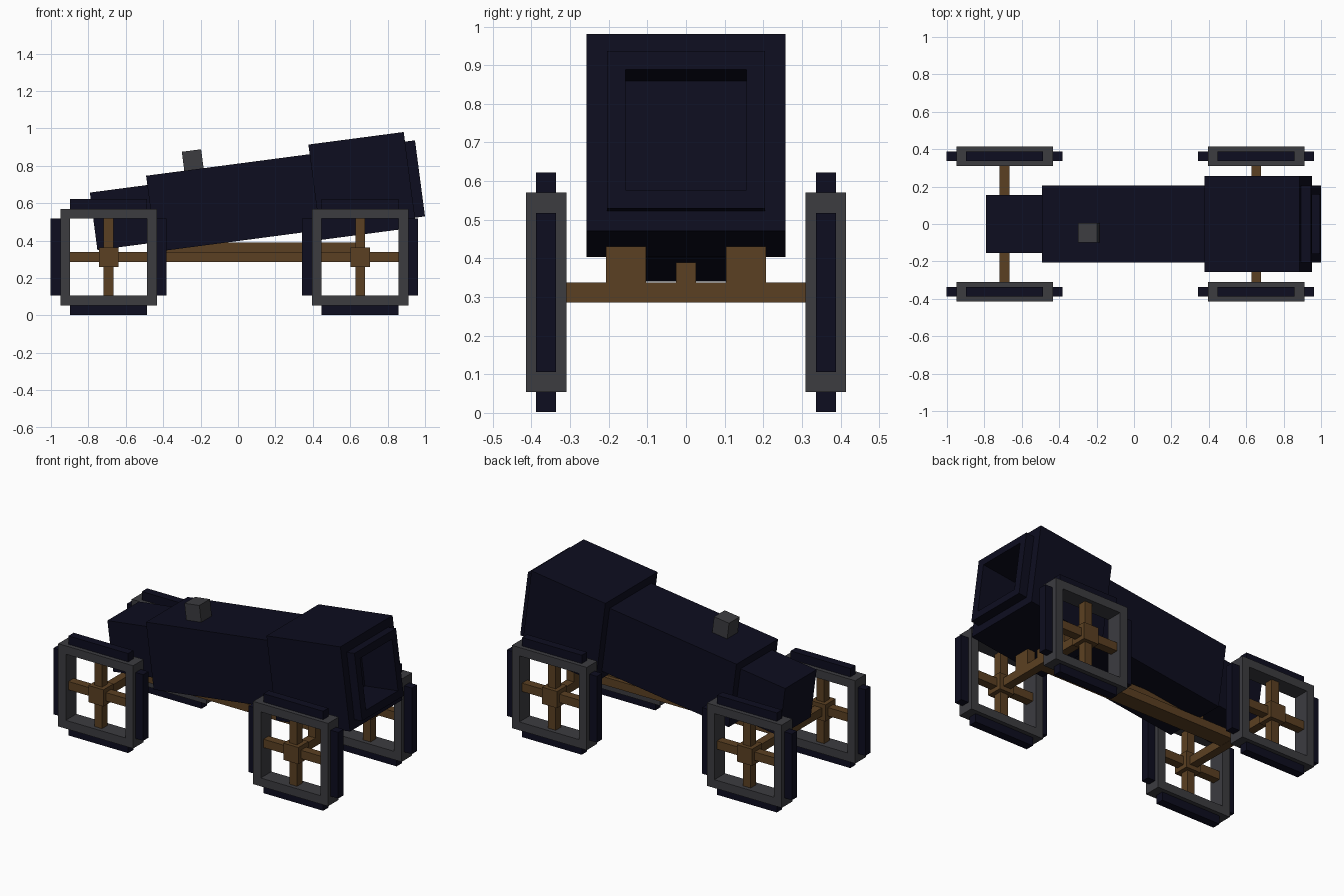
import bpy, bmesh, math
from mathutils import Matrix, Vector

cube = bpy.data.objects.get("Cube")
if cube:
    bpy.data.objects.remove(cube, do_unlink=True)


def material(name, rgb):
    m = bpy.data.materials.new(name)
    m.use_nodes = True
    m.diffuse_color = (*rgb, 1)
    m.node_tree.nodes["Principled BSDF"].inputs["Base Color"].default_value = (*rgb, 1)
    return m


navy = material("dark navy iron", (0.004, 0.004, 0.014))
grey = material("grey metal", (0.045, 0.045, 0.051))
wood = material("brown wood", (0.105, 0.051, 0.016))


def finish(bm, name, mat):
    bmesh.ops.recalc_face_normals(bm, faces=bm.faces)
    mesh = bpy.data.meshes.new(name)
    bm.to_mesh(mesh)
    bm.free()
    mesh.materials.append(mat)
    ob = bpy.data.objects.new(name, mesh)
    bpy.context.collection.objects.link(ob)
    return ob


def add_box(bm, center, size):
    bmesh.ops.create_cube(bm, size=1, matrix=Matrix.Translation(center) @ Matrix.Diagonal((*size, 1)))


def box(name, mat, center, size):
    bm = bmesh.new()
    add_box(bm, center, size)
    return finish(bm, name, mat)


# Barrel: square rings along the axis, stepping outward and then into the bore
MUZZLE = Matrix.Translation((0.973, 0, 0.733)) @ Matrix.Rotation(-math.radians(7.5), 4, "Y")
profile = [(-1.76, .155), (-1.45, .155), (-1.45, .205), (-.568, .205), (-.568, .257),
           (-.054, .257), (-.054, .205), (0, .205), (0, .157), (-.23, .157)]
bm = bmesh.new()
rings = [[bm.verts.new((s, a * h, b * h)) for a, b in ((-1, -1), (1, -1), (1, 1), (-1, 1))]
         for s, h in profile]
for r, q in zip(rings, rings[1:]):
    for i in range(4):
        j = (i + 1) % 4
        bm.faces.new((r[i], r[j], q[j], q[i]))
bm.faces.new(rings[0])
bm.faces.new(rings[-1])
finish(bm, "barrel", navy).matrix_world = MUZZLE

# Fuse block on top of the barrel
fuse = box("fuse_block", grey, (-1.192, -.047, .255), (.104, .104, .104))
fuse.matrix_world = MUZZLE

# Wheels: square rim, four tread plates, crossed spokes and a hub
HUB_Z, T = .312, .052


def wheel(tag, x, y):
    c = Vector((x, y, HUB_Z))
    rim, tread, spokes = bmesh.new(), bmesh.new(), bmesh.new()
    for d in (-1, 1):
        add_box(rim, c + Vector((0, 0, d * .232)), (.516, .104, T))
        add_box(rim, c + Vector((d * .232, 0, 0)), (T, .104, .412))
        add_box(tread, c + Vector((0, 0, d * .284)), (.412, T, T))
        add_box(tread, c + Vector((d * .284, 0, 0)), (T, T, .412))
    add_box(spokes, c, (.412, T, T))
    add_box(spokes, c, (T, T, .412))
    add_box(spokes, c, (.104, .1, .104))
    finish(rim, tag + "_rim", grey)
    finish(tread, tag + "_tread", navy)
    finish(spokes, tag + "_spokes", wood)


for end, x in (("rear", -.692), ("muzzle", .653)):
    for side, y in (("near", -.362), ("far", .362)):
        wheel(f"{end}_{side}_wheel", x, y)
    box(end + "_axle", wood, (x, 0, HUB_Z), (T, .64, T))

# Carriage: lower plank, upper beam and two barrel supports
box("lower_plank", wood, (-.02, 0, HUB_Z), (1.345, .103, .05))
box("upper_beam", wood, (.1, 0, .363), (1.156, T, T))
for side, y in (("near", -.155), ("far", .155)):
    box(side + "_barrel_support", wood, (.653, y, .384), (T, .103, .094))
